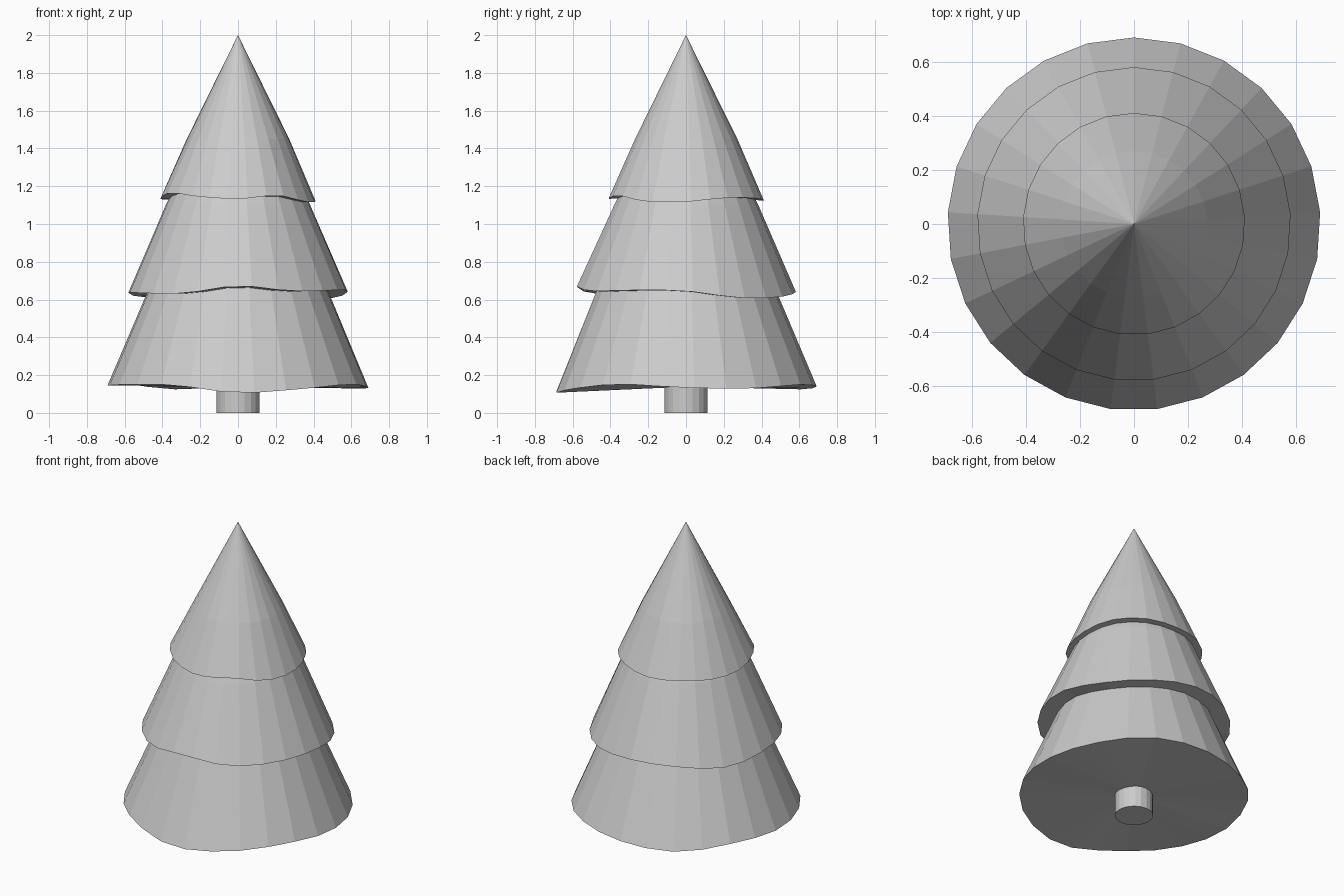
import bpy, bmesh
from math import sin, cos, pi

if "Cube" in bpy.data.objects:
    bpy.data.objects.remove(bpy.data.objects["Cube"])

SIDES = 25


def rim_height(waves, a):
    # smooth periodic (Catmull-Rom) interpolation of heights every 30 degrees
    n = len(waves)
    f = (a / (2 * pi) * n) % n
    i, t = int(f), f % 1
    p0, p1, p2, p3 = (waves[(i + k) % n] for k in (-1, 0, 1, 2))
    return p1 + 0.5 * t * (p2 - p0 + t * (2 * p0 - 5 * p1 + 4 * p2 - p3
                                         + t * (3 * (p1 - p2) + p3 - p0)))


def finish(bm, name):
    bmesh.ops.recalc_face_normals(bm, faces=bm.faces)
    mesh = bpy.data.meshes.new(name)
    bm.to_mesh(mesh)
    bm.free()
    obj = bpy.data.objects.new(name, mesh)
    bpy.context.collection.objects.link(obj)
    return obj


def tier(name, radius, ring_r, ring_z, apex_z, waves):
    # bent cone with a wavy bottom rim and a closed underside
    bm = bmesh.new()
    angles = [pi / 2 + 2 * pi * i / SIDES for i in range(SIDES)]
    rim = [bm.verts.new((radius * cos(a), radius * sin(a), rim_height(waves, a))) for a in angles]
    mid = [bm.verts.new((ring_r * cos(a), ring_r * sin(a), ring_z)) for a in angles]
    apex = bm.verts.new((0, 0, apex_z))
    hub = bm.verts.new((0, 0, sum(waves) / len(waves)))
    for i in range(SIDES):
        j = (i + 1) % SIDES
        bm.faces.new((rim[i], rim[j], mid[j], mid[i]))
        bm.faces.new((mid[i], mid[j], apex))
        bm.faces.new((rim[j], rim[i], hub))
    return finish(bm, name)


# foliage tiers, rim heights listed counter-clockwise from +x
tier("bottom_branches", 0.692, 0.455, 0.70, 1.66,
     [.133, .130, .150, .140, .125, .155, .145, .150, .148, .106, .128, .152])
tier("middle_branches", 0.582, 0.383, 1.10, 1.88,
     [.645, .608, .615, .640, .638, .612, .638, .635, .633, .672, .645, .650])
tier("top_branches", 0.412, 0.272, 1.45, 2.0,
     [1.118, 1.138, 1.138, 1.125, 1.13, 1.128, 1.135, 1.165, 1.145, 1.133, 1.151, 1.118])

# trunk
bpy.ops.mesh.primitive_cylinder_add(vertices=20, radius=0.115, depth=0.2, location=(0, 0, 0.1))
bpy.context.object.name = "trunk"
